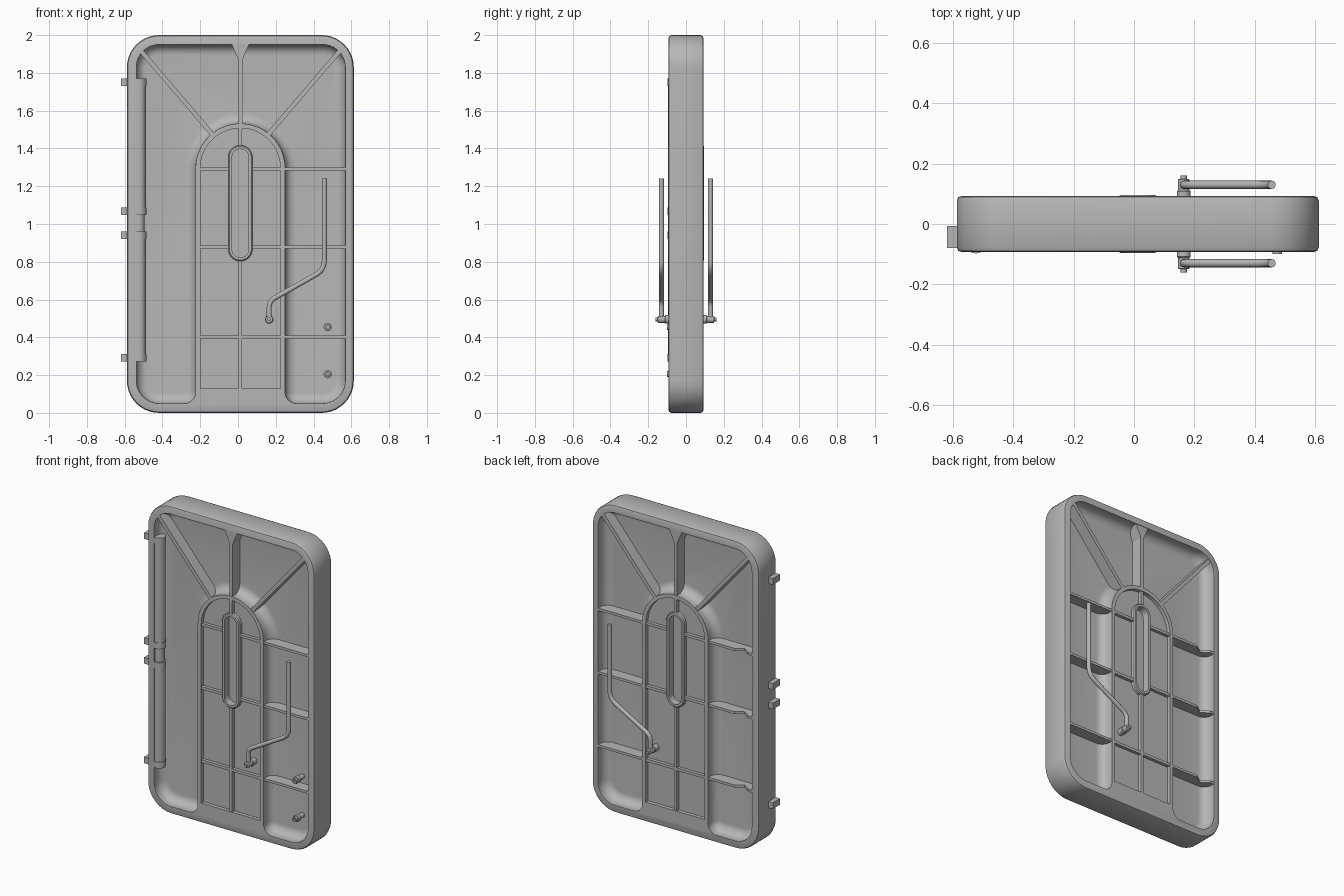
import bpy, bmesh
from math import sin, cos, pi, radians
from mathutils import Vector

if "Cube" in bpy.data.objects:
    bpy.data.objects.remove(bpy.data.objects["Cube"])

grey = bpy.data.materials.new("painted grey steel")
grey.use_nodes = True
grey.diffuse_color = (0.47, 0.47, 0.47, 1)
grey.node_tree.nodes["Principled BSDF"].inputs["Base Color"].default_value = grey.diffuse_color

MID = 0.0125      # door centre line in x
HALF = 0.093      # half thickness
SPRING = 1.295    # height where the arch begins
LEVELS = (1.29, 0.878, 0.402)
parts = []


def loft(name, rings, ring_closed=False):
    """Skin equal-length rings; cap the ends or join last ring to first."""
    bm = bmesh.new()
    rows = [[bm.verts.new(p) for p in ring] for ring in rings]
    n = len(rows[0])
    pairs = list(zip(rows, rows[1:])) + ([(rows[-1], rows[0])] if ring_closed else [])
    for a, b in pairs:
        for i in range(n):
            bm.faces.new((a[i], a[(i + 1) % n], b[(i + 1) % n], b[i]))
    if not ring_closed:
        bm.faces.new(rows[0])
        bm.faces.new(rows[-1])
    bmesh.ops.recalc_face_normals(bm, faces=bm.faces)
    mesh = bpy.data.meshes.new(name)
    bm.to_mesh(mesh)
    bm.free()
    mesh.materials.append(grey)
    ob = bpy.data.objects.new(name, mesh)
    bpy.context.collection.objects.link(ob)
    parts.append(ob)
    return ob


def at(outline, y):
    return [Vector((x, y, z)) for x, z in outline]


def plate(name, outline, y0, y1):
    return loft(name, [at(outline, y0), at(outline, y1)])


def rect(x0, x1, z0, z1):
    return [(x0, z0), (x1, z0), (x1, z1), (x0, z1)]


def arc(cx, cz, r, a0, a1, n=10):
    angles = [radians(a0 + (a1 - a0) * i / n) for i in range(n + 1)]
    return [(cx + r * cos(a), cz + r * sin(a)) for a in angles]


def rounded(x0, x1, z0, z1, r):
    return (arc(x1 - r, z1 - r, r, 0, 90) + arc(x0 + r, z1 - r, r, 90, 180)
            + arc(x0 + r, z0 + r, r, 180, 270) + arc(x1 - r, z0 + r, r, 270, 360))


def capsule(r):
    return arc(MID, 1.353, r, 0, 180, 16) + arc(MID, 0.867, r, 180, 360, 16)


def recess_outline(d):
    """Channel that runs around the arched centre, shrunk by d."""
    x0, x1, z0, z1, r, q, a = -0.538, 0.568, 0.05, 1.95, 0.12, 0.06, 0.237
    return (arc(x1 - r, z1 - r, r - d, 0, 90) + arc(x0 + r, z1 - r, r - d, 90, 180)
            + arc(x0 + r, z0 + r, r - d, 180, 270)
            + arc(MID - a - q, z0 + q, q - d, 270, 360)
            + arc(MID, SPRING, a + d, 180, 0, 28)
            + arc(MID + a + q, z0 + q, q - d, 180, 270)
            + arc(x1 - r, z0 + r, r - d, 270, 360))


def cut(target, cutter):
    mod = target.modifiers.new("cut", 'BOOLEAN')
    mod.operation, mod.solver, mod.object = 'DIFFERENCE', 'EXACT', cutter
    bpy.context.view_layer.objects.active = target
    bpy.ops.object.modifier_apply(modifier=mod.name)
    parts.remove(cutter)
    bpy.data.objects.remove(cutter)


def rod(name, path, r, y, n=14):
    rings = []
    pts = at(path, y)
    side = Vector((0, 1, 0))
    for i, p in enumerate(pts):
        t = (pts[min(i + 1, len(pts) - 1)] - pts[max(i - 1, 0)]).normalized()
        u = t.cross(side)
        rings.append([p + r * (cos(2 * pi * k / n) * side + sin(2 * pi * k / n) * u)
                      for k in range(n)])
    return loft(name, rings)


def bend(a, b, c, r=0.05, n=6):
    """Smooth corner at b on the way from a to c."""
    a, b, c = Vector(a), Vector(b), Vector(c)
    p, q = b + (a - b).normalized() * r, b + (c - b).normalized() * r
    return [tuple(p * (1 - t) ** 2 + b * 2 * t * (1 - t) + q * t * t)
            for t in [i / n for i in range(n + 1)]]


def turned(name, x, z, profile, n=24):
    """Round part along y from (radius, y) pairs."""
    return loft(name, [at(arc(x, z, r, 0, 360 - 360 / n, n - 1), y) for r, y in profile])


# Door slab with chamfered edges
slab = [(0.016, -HALF), (0.005, -HALF + 0.004), (0, -HALF + 0.016),
        (0, HALF - 0.016), (0.005, HALF - 0.004), (0.016, HALF)]
door = loft("door_body", [at(rounded(-0.588 + d, 0.613 - d, d, 2 - d, 0.17 - d), y)
                          for d, y in slab])

# Recesses on both faces
FILLET = 0.055
arch_panel = (arc(MID, SPRING, 0.212, 0, 180, 28)
              + [(MID - 0.212, 0.13), (MID + 0.212, 0.13)])
for s in (-1, 1):
    rings = [at(recess_outline(0), s * (HALF + 0.03))]
    for i in range(9):
        t = pi / 2 * i / 8
        rings.append(at(recess_outline(FILLET * (1 - cos(t))),
                        s * (HALF - 0.023 - FILLET * sin(t))))
    cut(door, loft("cutter", rings))
    cut(door, plate("cutter", arch_panel, s * (HALF + 0.02), s * (HALF - 0.024)))
    cut(door, plate("cutter", capsule(0.044), s * (HALF + 0.02), s * (HALF - 0.045)))

for s, face in ((-1, "front"), (1, "back")):
    top, low, deep = s * (HALF - 0.003), s * (HALF - 0.03), s * 0.01

    # Ribs inside the arch and the slot surround
    for x0, x1 in ((MID - 0.215, MID - 0.055), (MID + 0.055, MID + 0.215)):
        for z in LEVELS[:2]:
            plate(face + "_panel_cross_rib", rect(x0, x1, z - 0.009, z + 0.009), low, top)
    z = LEVELS[2]
    plate(face + "_panel_cross_rib", rect(MID - 0.215, MID + 0.215, z - 0.009, z + 0.009), low, top)
    for z0, z1 in ((0.125, 0.81), (1.41, 1.51)):
        plate(face + "_panel_upright_rib", rect(MID - 0.009, MID + 0.009, z0, z1), low, top)
    edge = s * (HALF + 0.003)
    loft(face + "_slot_surround", [at(capsule(0.044), low), at(capsule(0.044), edge),
                                   at(capsule(0.058), edge), at(capsule(0.064), top),
                                   at(capsule(0.064), low)], True)

    # Ribs fanning out above the arch
    for m in (-1, 1):
        a = Vector((MID + m * 0.14, 1.465))
        b = Vector((MID + m * 0.525, 1.915))
        w = Vector((b.y - a.y, a.x - b.x)).normalized() * 0.012
        plate(face + "_diagonal_rib", [a + w, b + w, b - w, a - w], deep, top)
    plate(face + "_top_rib", rect(MID - 0.011, MID + 0.011, 1.5, 1.96), deep, top)
    plate(face + "_top_gusset", [(MID - 0.05, 1.96), (MID - 0.011, 1.87),
                                 (MID + 0.011, 1.87), (MID + 0.05, 1.96)], deep, top)

    # Shelf ribs beside the arch, notched next to the hinge side
    for z in LEVELS:
        plate(face + "_shelf_rib", rect(0.24, 0.575, z - 0.008, z + 0.008), deep, top)
        if s > 0:
            shape = [(-0.215, deep), (-0.215, top), (-0.41, top), (-0.46, top - 0.035),
                     (-0.51, top), (-0.55, top), (-0.55, deep)]
            loft(face + "_shelf_rib", [[Vector((x, y, z + h)) for x, y in shape]
                                       for h in (-0.008, 0.008)])

    # Cranked lever and its spindle
    a, b, c, e = (0.165, 0.495), (0.165, 0.592), (0.457, 0.757), (0.457, 1.24)
    rod(face + "_lever", [a] + bend(a, b, c, 0.035) + bend(b, c, e) + [e], 0.0135, s * 0.13)
    turned(face + "_spindle", *a, [(0.021, s * 0.06), (0.023, s * 0.108), (0.019, s * 0.112),
                                   (0.019, s * 0.148), (0.01, s * 0.15), (0.01, s * 0.161)])

# Hollow-ended studs on the lock side
for z in (0.455, 0.205):
    turned("lock_stud", 0.475, z, [(0.015, -0.01), (0.015, -0.06), (0.022, -0.062),
                                   (0.022, -0.084), (0.016, -0.086), (0.016, -0.1),
                                   (0.008, -0.1), (0.008, -0.085)])


# Hinge barrel, collars and mounting tabs
def barrel(name, r, z0, z1, n=24):
    loft(name, [[Vector((-0.524 + r * cos(2 * pi * k / n), -0.058 + r * sin(2 * pi * k / n), z))
                 for k in range(n)] for z in (z0, z1)])


barrel("hinge_barrel_upper", 0.036, 1.06, 1.75)
barrel("hinge_barrel_lower", 0.036, 0.29, 0.95)
barrel("hinge_pin", 0.03, 0.9, 1.1)
for z in (1.75, 1.068, 0.94, 0.293):
    barrel("hinge_collar", 0.0395, z - 0.02, z + 0.02)
    plate("hinge_tab", rect(-0.62, -0.54, z - 0.02, z + 0.02), -0.08, -0.006)

# Smooth shading with sharp edges kept
bpy.ops.object.select_all(action='DESELECT')
for ob in parts:
    ob.select_set(True)
bpy.context.view_layer.objects.active = door
bpy.ops.object.shade_smooth_by_angle(angle=radians(30))
